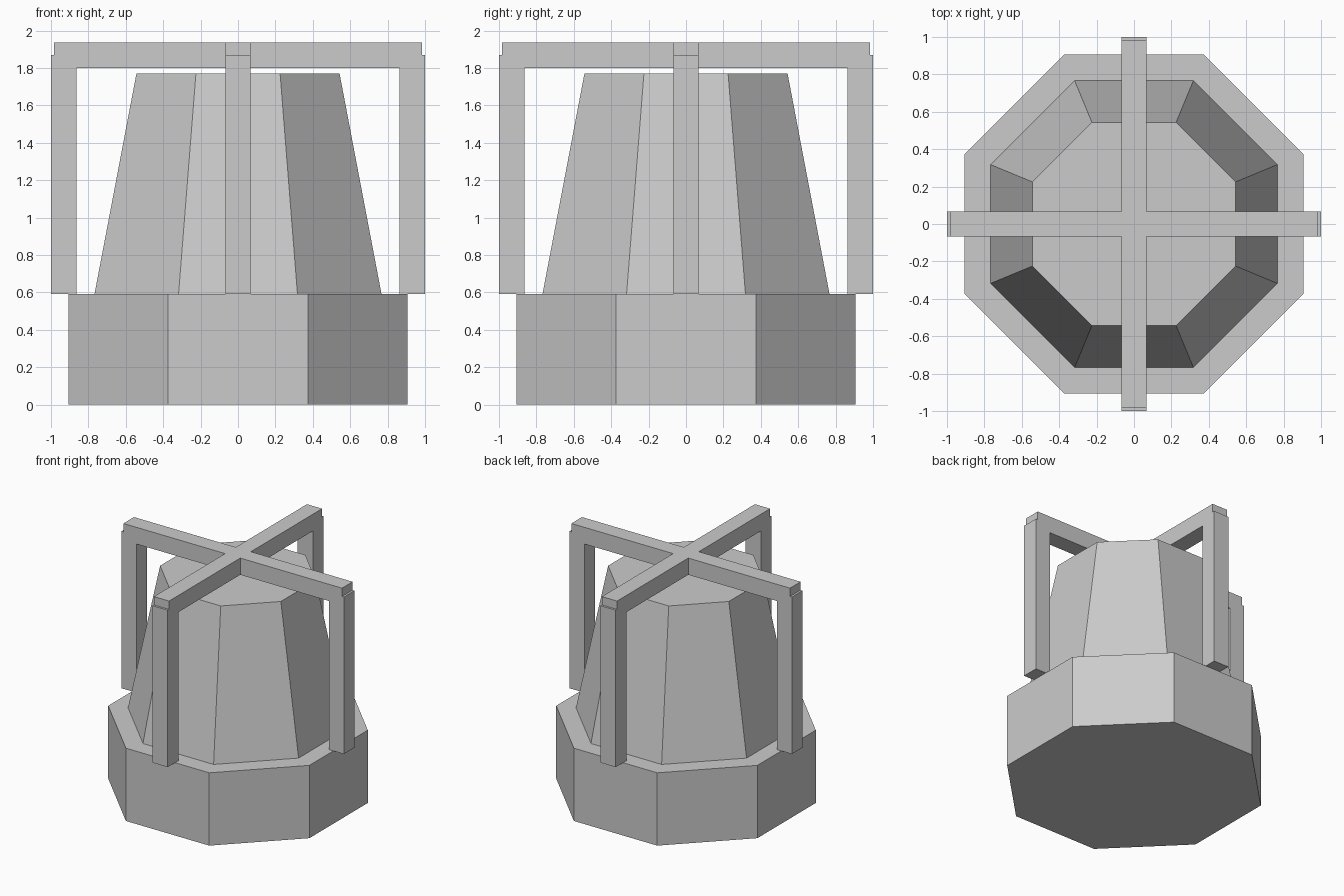
import bpy
from math import radians, cos, sin, pi

if "Cube" in bpy.data.objects:
    bpy.data.objects.remove(bpy.data.objects["Cube"])


def octagon(name, bottom, top, z0, z1):
    """Eight-sided frustum; bottom/top are flat-to-centre distances."""
    k = 1 / cos(pi / 8)
    bpy.ops.mesh.primitive_cone_add(
        vertices=8, radius1=bottom * k, radius2=top * k, depth=z1 - z0,
        location=(0, 0, (z0 + z1) / 2), rotation=(0, 0, radians(22.5)))
    bpy.context.object.name = name


def box(name, size, location, angle=0):
    bpy.ops.mesh.primitive_cube_add(size=1, location=location, rotation=(0, 0, angle))
    ob = bpy.context.object
    ob.name = name
    ob.scale = size


BAR = 0.136          # square bar thickness
BASE_TOP = 0.592

# Wide base and tapered body
octagon("base", 0.905, 0.905, 0, BASE_TOP)
octagon("tapered_body", 0.767, 0.543, BASE_TOP, 1.77)

# Crossed bars over the top
for i in range(2):
    box(f"top_bar_{i + 1}", (1.966, BAR, BAR), (0, 0, 1.868), i * pi / 2)

# Four upright bars of the guard cage
POST_TOP = 1.868
for i in range(4):
    a = i * pi / 2
    r = 1 - BAR / 2
    box(f"guard_post_{i + 1}", (BAR, BAR, POST_TOP - BASE_TOP),
        (r * cos(a), r * sin(a), (POST_TOP + BASE_TOP) / 2), a)
